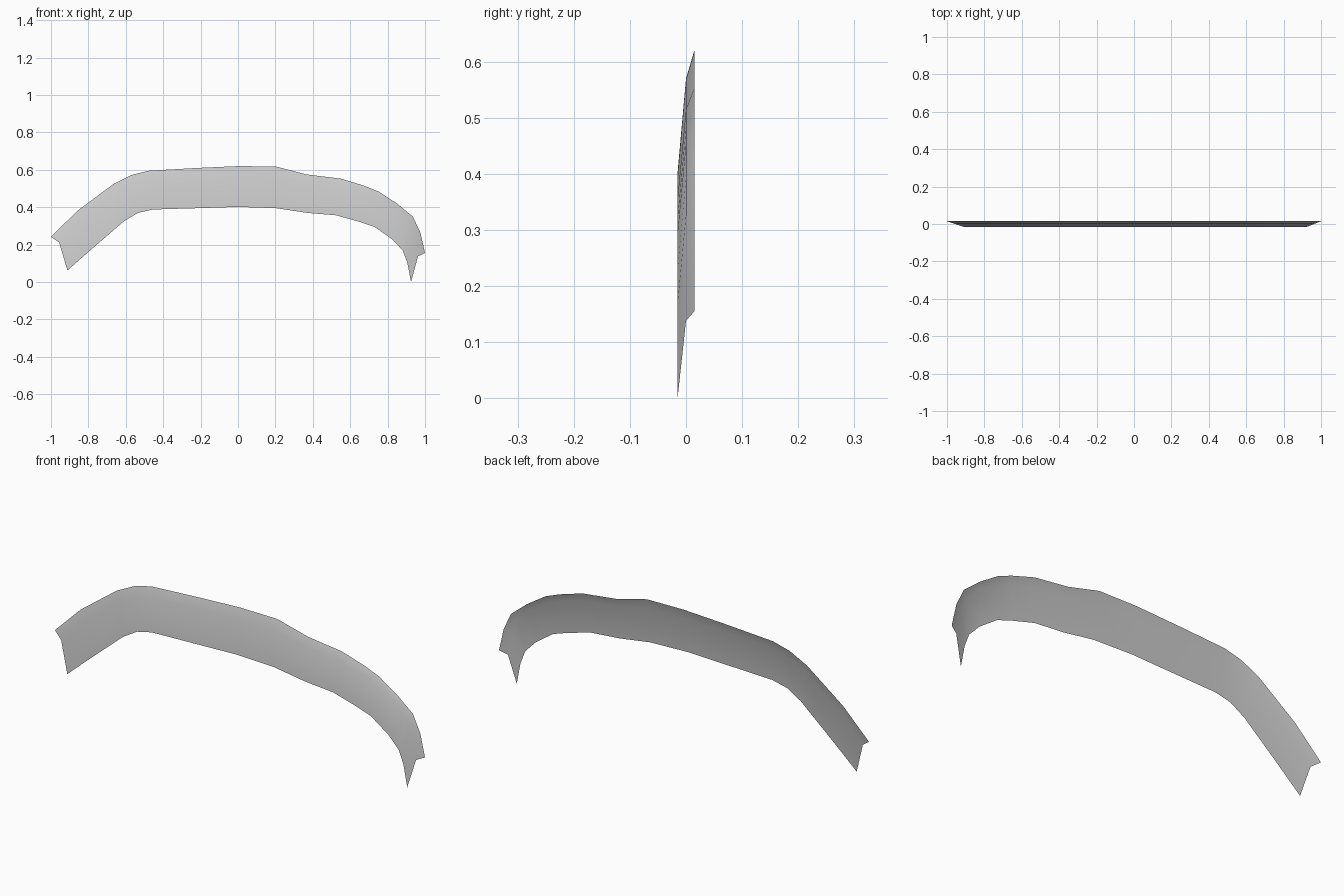
import bpy
import bmesh

cube = bpy.data.objects.get("Cube")
if cube:
    bpy.data.objects.remove(cube, do_unlink=True)

grey = bpy.data.materials.new("light_grey")
grey.use_nodes = True
colour = (0.6, 0.6, 0.6, 1)
grey.diffuse_color = colour
grey.node_tree.nodes["Principled BSDF"].inputs["Base Color"].default_value = colour

# Upper and lower edge profiles of the curved band, from right end to left end
upper = [(-1, .242), (-.86, .38), (-.665, .525), (-.57, .572), (-.48, .595),
         (-.22, .61), (0, .62), (.2, .618), (.37, .575), (.55, .553), (.675, .515),
         (.75, .485), (.85, .42), (.935, .35), (.975, .265), (1, .155)]
lower = [(-.912, .062), (-.79, .17), (-.61, .325), (-.535, .37), (-.455, .388),
         (-.22, .395), (0, .402), (.205, .395), (.37, .37), (.525, .357), (.65, .322),
         (.73, .295), (.825, .228), (.88, .17), (.905, .105), (.925, 0)]


def crease_point(top, bottom):
    """Point on the shallow crease that runs just under the upper edge."""
    drop = .23 - (.12 if top[0] > 0 else .06) * top[0] ** 2
    return ((top[0] + bottom[0]) / 2, top[1] + (bottom[1] - top[1]) * drop)


crease = [crease_point(t, b) for t, b in zip(upper, lower)]

# Thin open sheet made of three rows, leaning back towards the upper edge
bm = bmesh.new()
rows = [[bm.verts.new((x, y, z)) for x, z in row]
        for row, y in ((lower, -.015), (crease, 0), (upper, .015))]
for low, high in zip(rows, rows[1:]):
    for i in range(len(low) - 1):
        bm.faces.new((low[i], low[i + 1], high[i + 1], high[i]))
mesh = bpy.data.meshes.new("curved_band")
bm.to_mesh(mesh)
bm.free()
mesh.materials.append(grey)
mesh.shade_smooth()
band = bpy.data.objects.new("curved_band", mesh)
bpy.context.collection.objects.link(band)
